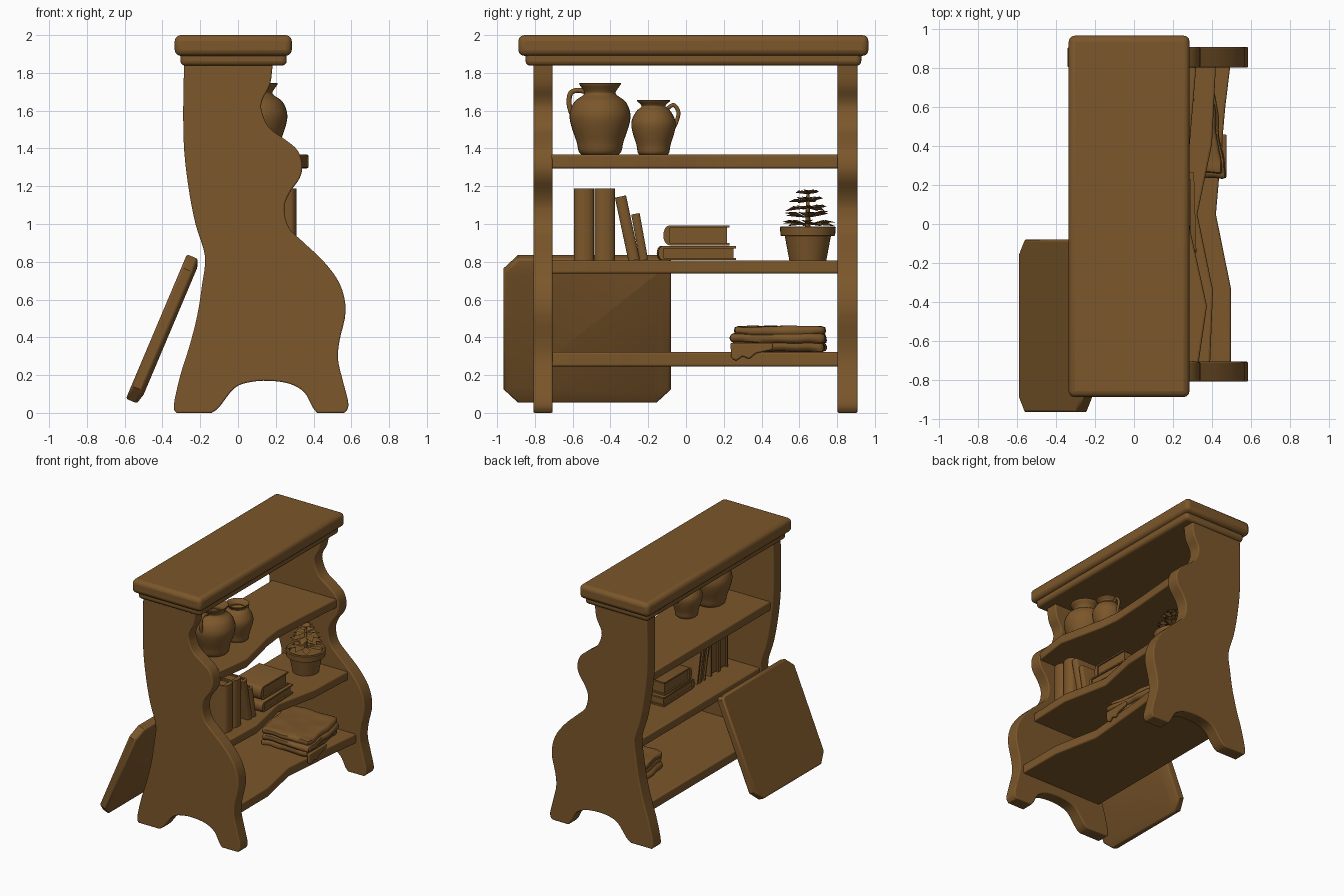
import bpy, bmesh, math, random
from mathutils import Matrix, Vector, noise

if "Cube" in bpy.data.objects:
    bpy.data.objects.remove(bpy.data.objects["Cube"])

random.seed(4)
brown = bpy.data.materials.new("warm brown")
brown.diffuse_color = (0.2, 0.095, 0.024, 1)
brown.use_nodes = True
brown.node_tree.nodes["Principled BSDF"].inputs["Base Color"].default_value = brown.diffuse_color


def finish(name, bm, bevel=0, segs=3, matrix=None, angle=40):
    bmesh.ops.recalc_face_normals(bm, faces=bm.faces)
    me = bpy.data.meshes.new(name)
    bm.to_mesh(me)
    bm.free()
    ob = bpy.data.objects.new(name, me)
    bpy.context.collection.objects.link(ob)
    me.materials.append(brown)
    if matrix:
        ob.matrix_world = matrix
    if bevel:
        m = ob.modifiers.new("soft edge", 'BEVEL')
        m.width, m.segments, m.limit_method = bevel, segs, 'ANGLE'
        m.angle_limit = math.radians(50)
    bpy.ops.object.select_all(action='DESELECT')
    ob.select_set(True)
    bpy.context.view_layer.objects.active = ob
    bpy.ops.object.shade_smooth_by_angle(angle=math.radians(angle))
    return ob


def prism_bm(pts, axis, lo, hi):
    place = {'x': lambda a, b, t: (t, a, b), 'y': lambda a, b, t: (a, t, b),
             'z': lambda a, b, t: (a, b, t)}[axis]
    bm = bmesh.new()
    v0 = [bm.verts.new(place(a, b, lo)) for a, b in pts]
    v1 = [bm.verts.new(place(a, b, hi)) for a, b in pts]
    bm.faces.new(v0)
    top = bm.faces.new(v1)
    for i in range(len(pts)):
        j = (i + 1) % len(pts)
        bm.faces.new((v0[i], v0[j], v1[j], v1[i]))
    bmesh.ops.recalc_face_normals(bm, faces=bm.faces)
    return bm, top


def prism(name, pts, axis, lo, hi, bevel=0, matrix=None):
    return finish(name, prism_bm(pts, axis, lo, hi)[0], bevel, matrix=matrix)


def box(name, x, y, z, bevel=0, matrix=None):
    return prism(name, [(x[0], y[0]), (x[1], y[0]), (x[1], y[1]), (x[0], y[1])],
                 'z', z[0], z[1], bevel, matrix)


def spline(pts, n=4):
    out = []
    p = [Vector(q) for q in [pts[0]] + pts + [pts[-1]]]
    for i in range(1, len(p) - 2):
        a, b, c, d = p[i - 1:i + 3]
        for k in range(n):
            t = k / n
            out.append(tuple(0.5 * (2 * b + (c - a) * t + (2 * a - 5 * b + 4 * c - d) * t * t
                                    + (3 * b - a - 3 * c + d) * t ** 3)))
    return out + [tuple(pts[-1])]


def lathe(name, prof, loc, steps=36):
    bm = bmesh.new()
    vs = [bm.verts.new((r, 0, z)) for r, z in prof]
    es = [bm.edges.new(e) for e in zip(vs, vs[1:])]
    bmesh.ops.spin(bm, geom=vs + es, axis=(0, 0, 1), cent=(0, 0, 0),
                   angle=math.tau, steps=steps)
    bmesh.ops.remove_doubles(bm, verts=bm.verts, dist=1e-4)
    return finish(name, bm, matrix=Matrix.Translation(loc))


def tube(name, pts, r):
    cu = bpy.data.curves.new(name, 'CURVE')
    cu.dimensions, cu.bevel_depth, cu.bevel_resolution = '3D', r, 3
    sp = cu.splines.new('POLY')
    path = spline(pts, 5)
    sp.points.add(len(path) - 1)
    for q, p in zip(sp.points, path):
        q.co = (*p, 1)
    ob = bpy.data.objects.new(name, cu)
    bpy.context.collection.objects.link(ob)
    cu.materials.append(brown)
    bpy.ops.object.select_all(action='DESELECT')
    ob.select_set(True)
    bpy.context.view_layer.objects.active = ob
    bpy.ops.object.convert(target='MESH')
    bpy.ops.object.shade_smooth()


# Wavy side panels
front = spline([(.565, 0), (.585, .045), (.555, .17), (.53, .28), (.537, .38), (.57, .54),
                (.54, .68), (.455, .80), (.35, .90), (.27, .98), (.245, 1.08), (.27, 1.16),
                (.325, 1.24), (.34, 1.31), (.315, 1.39), (.245, 1.45), (.165, 1.51),
                (.125, 1.60), (.13, 1.66), (.17, 1.74), (.185, 1.86)])
back = spline([(-.285, 1.86), (-.29, 1.61), (-.285, 1.39), (-.26, 1.18), (-.225, 1.0),
               (-.175, .83), (-.19, .68), (-.215, .52), (-.255, .36), (-.305, .2),
               (-.34, .04), (-.325, 0)])
arch = spline([(-.14, 0), (-.10, .03), (-.02, .13), (.06, .162), (.16, .17), (.27, .155),
               (.35, .11), (.395, .03), (.42, 0)])
for name, lo, hi in (("left_panel", -.808, -.706), ("right_panel", .802, .908)):
    prism(name, front + back + arch, 'y', lo, hi, .018)

# Top board over a narrower moulding
box("top_board", (-.335, .285), (-.888, .966), (1.89, 2.0), .032)
box("top_moulding", (-.305, .258), (-.85, .928), (1.838, 1.92), .025)

# Shelves with an uneven front edge
for name, xb, z0, z1, edge in (
        ("upper_shelf", -.26, 1.295, 1.368,
         [(.33, -.72), (.374, -.42), (.29, -.04), (.27, .12), (.285, .4), (.32, .82)]),
        ("middle_shelf", -.165, .738, .808,
         [(.39, -.72), (.405, -.34), (.325, .05), (.40, .41), (.42, .82)]),
        ("lower_shelf", -.25, .246, .322,
         [(.497, -.72), (.497, -.33), (.42, .05), (.468, .6), (.495, .82)])):
    prism(name, [(xb, -.72)] + edge + [(xb, .82)], 'z', z0, z1, .01)

# Board with clipped corners leaning on the back
c, L = .075, .83
pts = [(-.965 + c, 0), (-.08 - c, 0), (-.08, c), (-.08, L - c * .3), (-.08 - c * .3, L),
       (-.965 + c, L), (-.965, L - c), (-.965, c)]
bm, top = prism_bm(pts, 'x', -.039, .024)
bmesh.ops.inset_region(bm, faces=[top], thickness=.06, depth=.015)
finish("leaning_board", bm, .012,
       matrix=Matrix.Translation((-.5575, 0, .06)) @ Matrix.Rotation(.4, 4, 'Y'))

# Jugs with handles
lathe("large_jug", spline([(0, 0), (.10, 0), (.125, .07), (.155, .16), (.16, .22), (.135, .28),
                           (.088, .315), (.085, .335), (.11, .372), (.10, .376), (.07, .33),
                           (.07, .30), (0, .28)]), (.10, -.455, 1.368))
tube("large_jug_handle", [(.10, -.53, 1.70), (.10, -.575, 1.708), (.10, -.612, 1.69),
                          (.10, -.618, 1.63), (.10, -.60, 1.57)], .014)
lathe("small_jug", spline([(0, 0), (.075, 0), (.09, .05), (.114, .13), (.115, .18), (.09, .23),
                           (.066, .25), (.066, .262), (.087, .283), (.08, .287), (.055, .26),
                           (.055, .24), (0, .22)]), (.115, -.172, 1.368))
tube("small_jug_handle", [(.115, -.10, 1.61), (.115, -.065, 1.63), (.115, -.04, 1.59),
                          (.115, -.055, 1.53), (.115, -.085, 1.48)], .011)


# Books: a wrapped cover and an inset page block
def book(name, t, w, h, m, c=.012):
    a = t / 2
    arc = [(-a * math.cos(k * math.pi / 8), .3 * t * math.sin(k * math.pi / 8) - .3 * t)
           for k in range(9)]
    s = -.3 * t - .004
    prism(name + "_cover", [(-a, -w)] + arc + [(a, -w), (a - c, -w), (a - c, s),
                                               (c - a, s), (c - a, -w)], 'z', 0, h, 0, m)
    box(name + "_pages", (c - a, a - c), (.012 - w, s), (.012, h - .012), 0, m)


upright = Matrix(((0, 1, 0, 0), (-1, 0, 0, 0), (0, 0, 1, 0), (0, 0, 0, 1)))
flat = Matrix(((0, 0, 1, 0), (0, -1, 0, 0), (1, 0, 0, 0), (0, 0, 0, 1)))
for name, y, t, h, lean in (("tall_book", -.54, .108, .38, 0), ("second_book", -.43, .108, .38, 0),
                            ("leaning_book", -.275, .06, .345, .21),
                            ("short_leaning_book", -.223, .045, .25, .18)):
    m = Matrix.Translation((.31, y, .808)) @ Matrix.Rotation(lean, 4, 'X') @ upright
    book(name, t, .27, h, m)
book("lower_flat_book", .075, .41, .29,
     Matrix.Translation((.03, -.155, .846)) @ Matrix.Rotation(.03, 4, 'Z') @ flat)
book("upper_flat_book", .105, .35, .26, Matrix.Translation((.03, -.12, .94)) @ flat)

# Plant in a pot
P = Vector((.155, .645, .808))
lathe("plant_pot", [(0, 0), (.098, 0), (.122, .128), (.144, .13), (.148, .175), (.142, .18),
                    (.125, .178), (.12, .15), (0, .15)], P)
lathe("plant_stem", [(0, .14), (.016, .14), (.008, .35), (0, .36)], P, 8)
bm = bmesh.new()
for z, r, n, droop in ((.19, .155, 9, .0), (.225, .13, 8, .02), (.275, .125, 8, -.01),
                       (.31, .10, 7, .0), (.35, .07, 6, .015)):
    for i in range(n):
        q = r * random.uniform(.8, 1.05)
        dz = droop + random.uniform(-.012, .02)
        leaf = [(0, 0, 0), (q * .6, .032, .016 + dz * .6), (q, 0, dz), (q * .6, -.032, .016 + dz * .6),
                (q * .55, 0, .012 + dz * .5), (q * .55, 0, dz * .5)]
        m = Matrix.Translation((0, 0, z)) @ Matrix.Rotation(
            (i + random.uniform(-.2, .2) + z * 20) * math.tau / n, 4, 'Z')
        v = [bm.verts.new(m @ Vector(p)) for p in leaf]
        for k in range(4):
            for mid in (4, 5):
                bm.faces.new((v[k], v[(k + 1) % 4], v[mid]))
finish("plant_leaves", bm, matrix=Matrix.Translation(P), angle=25)


# Folded cloths, crumpled with noise
def cloth(name, x, y, z, crumple, flap=False):
    bm, _ = prism_bm([(x[0], y[0]), (x[1], y[0]), (x[1], y[1]), (x[0], y[1])], 'z', *z)
    bmesh.ops.bevel(bm, geom=bm.edges[:], offset=(z[1] - z[0]) * .42, segments=2,
                    affect='EDGES', profile=.5)
    long = [e for e in bm.edges if e.calc_length() > .15]
    bmesh.ops.subdivide_edges(bm, edges=long, cuts=12, use_grid_fill=True)
    for v in bm.verts:
        d = noise.noise_vector(v.co * 9) * crumple
        v.co += Vector((d.x, d.y, d.z * .55))
        v.co.x -= .14 * (v.co.y - .24)
    finish(name, bm, angle=45)


for i, (x, y, z) in enumerate((((.02, .455), (.25, .735), (.323, .375)),
                               ((.03, .47), (.24, .74), (.368, .418)),
                               ((.02, .455), (.26, .735), (.412, .458)))):
    cloth("folded_cloth_%d" % (i + 1), x, y, z, .018)
prism("cloth_flap", [(.235, .37), (.24, .29), (.265, .275), (.30, .30), (.335, .285), (.37, .315),
                     (.46, .335), (.46, .37)], 'x', .45, .474, .008)
